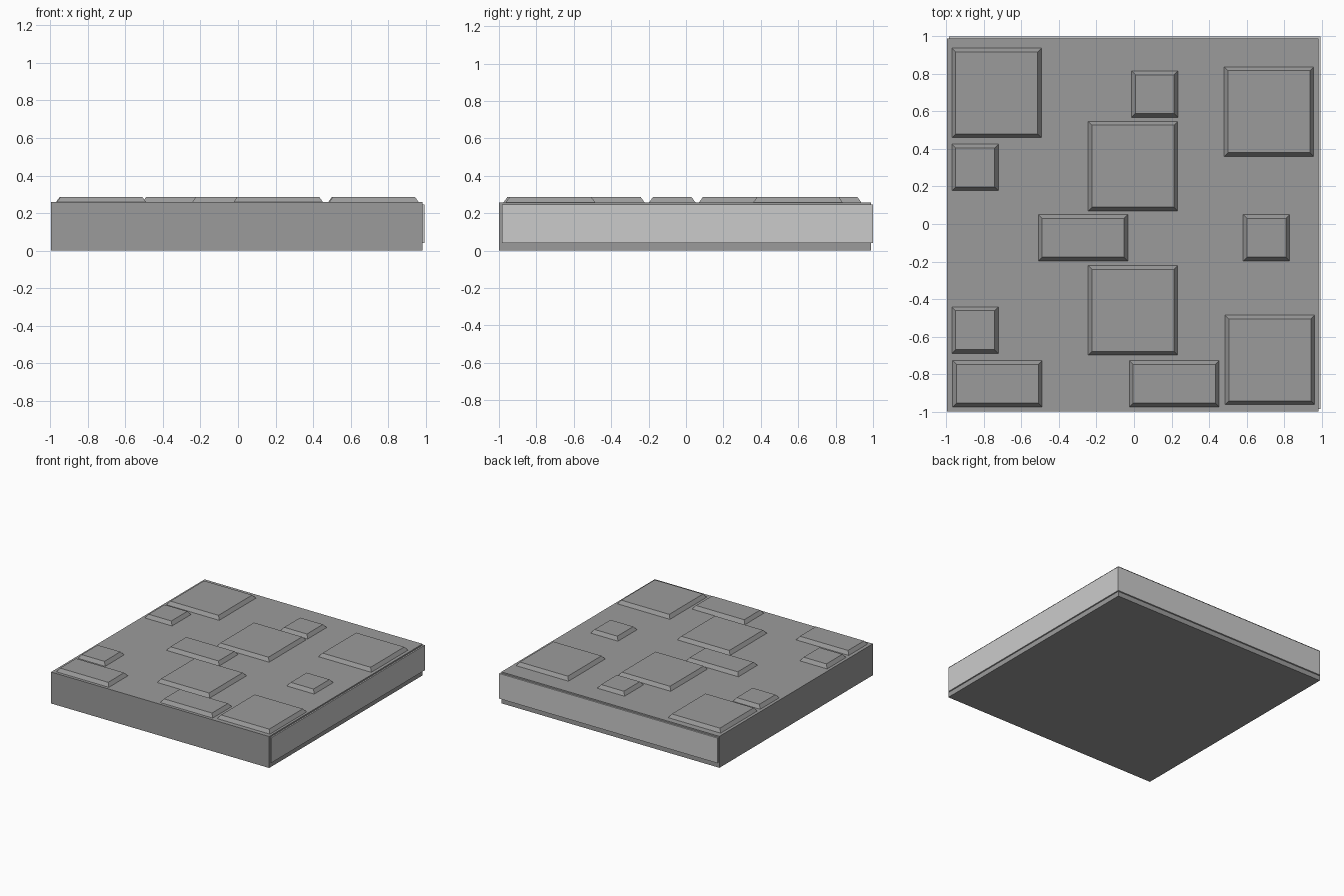
import bpy, bmesh

if "Cube" in bpy.data.objects:
    bpy.data.objects.remove(bpy.data.objects["Cube"])

body_mat = bpy.data.materials.new("dark_grey")
body_mat.diffuse_color = (0.33, 0.33, 0.33, 1)
body_mat.use_nodes = True
body_mat.node_tree.nodes["Principled BSDF"].inputs["Base Color"].default_value = body_mat.diffuse_color


def prism(name, outline, z0, z1, top=None, mat=None):
    """Solid between a bottom outline and an optional different top outline."""
    bm = bmesh.new()
    low = [bm.verts.new((x, y, z0)) for x, y in outline]
    high = [bm.verts.new((x, y, z1)) for x, y in (top or outline)]
    bm.faces.new(low[::-1])
    bm.faces.new(high)
    n = len(low)
    for i in range(n):
        j = (i + 1) % n
        bm.faces.new((low[i], low[j], high[j], high[i]))
    bmesh.ops.recalc_face_normals(bm, faces=bm.faces)
    mesh = bpy.data.meshes.new(name)
    bm.to_mesh(mesh)
    bm.free()
    if mat:
        mesh.materials.append(mat)
    ob = bpy.data.objects.new(name, mesh)
    bpy.context.collection.objects.link(ob)
    return ob


def rect(x0, y0, x1, y1):
    return [(x0, y0), (x1, y0), (x1, y1), (x0, y1)]


# Main slab
X0, X1, Y0, Y1, TOP = -0.995, 0.983, -1.0, 0.988, 0.258
prism("slab", rect(X0, Y0, X1, Y1), 0, TOP, mat=body_mat)

# Lighter band wrapping the right and back sides
prism("side_band", [(X1, -0.985), (0.994, -0.985), (0.994, 1.0),
                    (-0.985, 1.0), (-0.985, Y1), (X1, Y1)], 0.04, 0.246)

# Raised plates with sloped edges: left, bottom, width, depth
BIG, SMALL, BEVEL = 0.477, 0.247, 0.02
plates = [
    (-0.97, 0.46, BIG, BIG),
    (-0.97, 0.178, SMALL, SMALL),
    (-0.013, 0.568, SMALL, SMALL),
    (-0.244, 0.07, BIG, BIG),
    (0.48, 0.36, BIG, BIG),
    (-0.51, -0.197, BIG, SMALL),
    (0.582, -0.197, SMALL, SMALL),
    (-0.244, -0.699, BIG, BIG),
    (-0.97, -0.689, SMALL, SMALL),
    (-0.966, -0.975, BIG, SMALL),
    (-0.024, -0.975, BIG, SMALL),
    (0.486, -0.963, BIG, BIG),
]
for i, (x, y, w, d) in enumerate(plates):
    prism(f"raised_plate_{i + 1}", rect(x, y, x + w, y + d), TOP, 0.286,
          top=rect(x + BEVEL, y + BEVEL, x + w - BEVEL, y + d - BEVEL), mat=body_mat)
